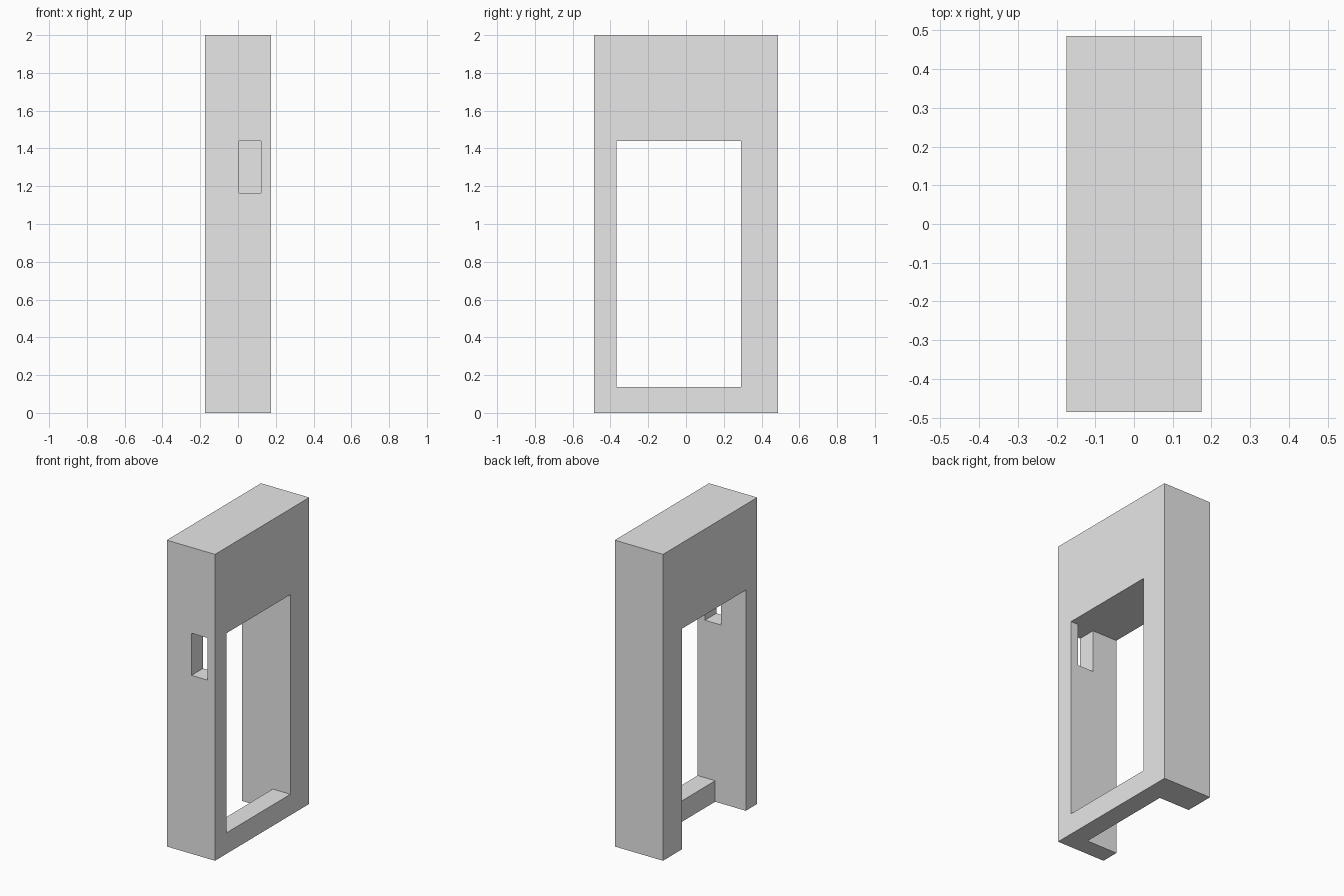
import bpy
import bmesh
from mathutils import Vector

cube = bpy.data.objects.get("Cube")
if cube:
    bpy.data.objects.remove(cube, do_unlink=True)

grey = bpy.data.materials.new("light_grey")
grey.use_nodes = True
colour = (0.8, 0.8, 0.8, 1)
grey.diffuse_color = colour
grey.node_tree.nodes["Principled BSDF"].inputs["Base Color"].default_value = colour


def box(name, low, high):
    """Box between two opposite corners."""
    low, high = Vector(low), Vector(high)
    bm = bmesh.new()
    bmesh.ops.create_cube(bm, size=1)
    bmesh.ops.scale(bm, vec=high - low, verts=bm.verts)
    bmesh.ops.translate(bm, vec=(low + high) / 2, verts=bm.verts)
    mesh = bpy.data.meshes.new(name)
    bm.to_mesh(mesh)
    bm.free()
    mesh.materials.append(grey)
    obj = bpy.data.objects.new(name, mesh)
    bpy.context.collection.objects.link(obj)
    return obj


W, D, H = 0.174, 0.486, 2.0             # half width, half depth, height
FRONT, BACK, TOP = -0.368, 0.292, 1.44  # limits of the opening
SILL_TOP, SILL_IN = 0.137, 0.047        # sill height and its inner face
EXTRA = 0.1                             # cutter overshoot

# Solid block
frame = box("wall_frame", (-W, -D, 0), (W, D, H))

# Cutters: the opening above the sill, the recess behind the sill, the slot
cutters = [
    box("opening_cutter", (-W - EXTRA, FRONT, SILL_TOP), (W + EXTRA, BACK, TOP)),
    box("recess_cutter", (-W - EXTRA, FRONT, -EXTRA), (SILL_IN, BACK, TOP)),
    box("slot_cutter", (0.005, -D - EXTRA, 1.165), (0.121, FRONT + EXTRA, TOP)),
]
for cutter in cutters:
    cut = frame.modifiers.new(cutter.name, 'BOOLEAN')
    cut.operation = 'DIFFERENCE'
    cut.solver = 'EXACT'
    cut.object = cutter
    cutter.hide_render = True

# Bake the cuts, then drop the cutters
bpy.context.view_layer.update()
evaluated = frame.evaluated_get(bpy.context.evaluated_depsgraph_get())
result = bpy.data.meshes.new_from_object(evaluated)
frame.modifiers.clear()
frame.data = result
for cutter in cutters:
    bpy.data.objects.remove(cutter, do_unlink=True)
